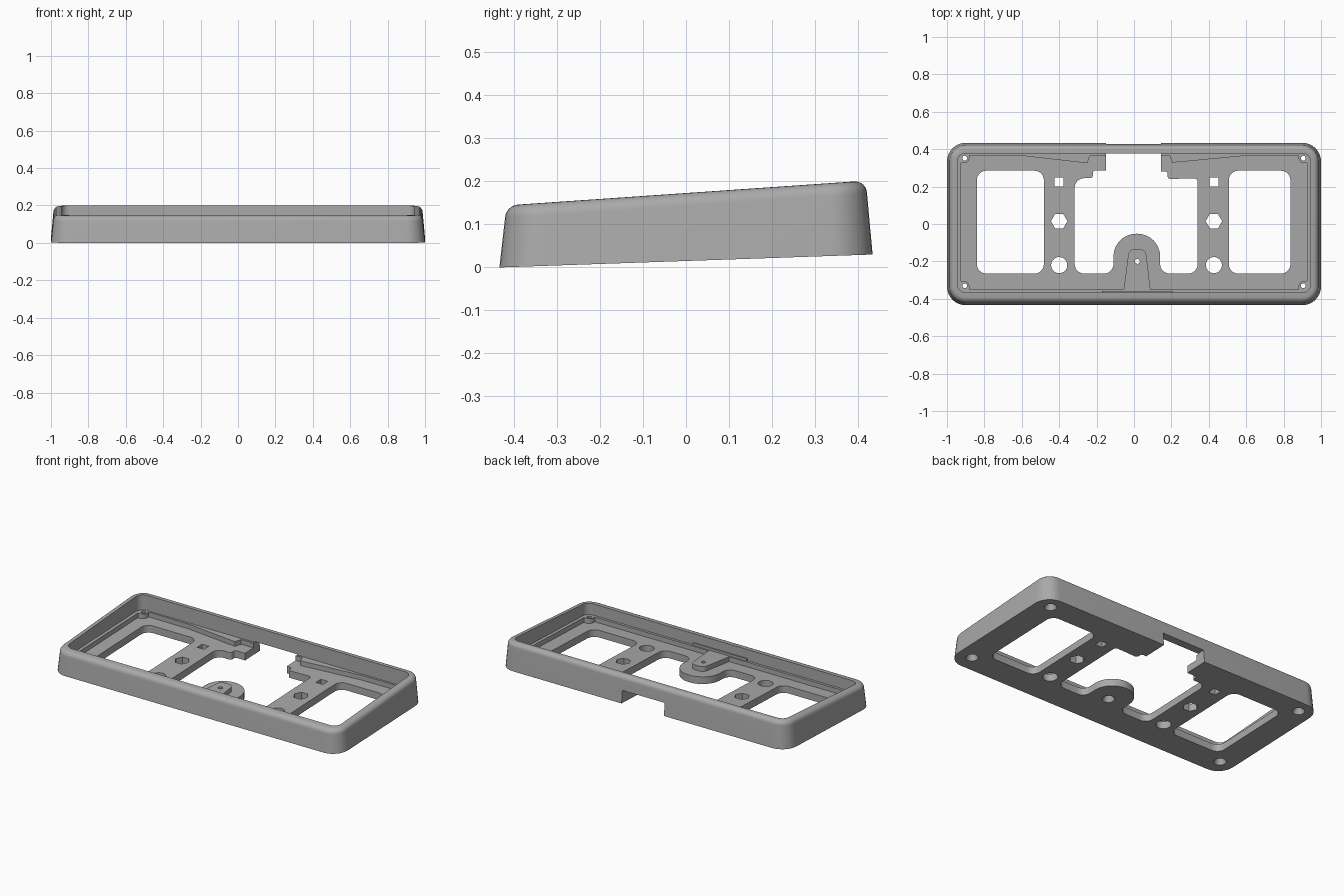
import bpy, bmesh, math
from mathutils import Vector

if "Cube" in bpy.data.objects:
    bpy.data.objects.remove(bpy.data.objects["Cube"], do_unlink=True)

grey = bpy.data.materials.new("plain grey")
grey.use_nodes = True
colour = (0.4, 0.4, 0.4, 1)
grey.diffuse_color = colour
grey.node_tree.nodes["Principled BSDF"].inputs["Base Color"].default_value = colour


def base_z(y):
    return 0.015 + 0.0346 * y


def top_z(y):
    return 0.173 + 0.0688 * y


def outline(corners, steps=8):
    """Round each (x, y, radius) corner of a polygon."""
    result = []
    for i, (x, y, r) in enumerate(corners):
        p = Vector((x, y))
        if r == 0:
            result.append(p)
            continue
        a = (Vector(corners[i - 1][:2]) - p).normalized()
        b = (Vector(corners[(i + 1) % len(corners)][:2]) - p).normalized()
        half = a.angle(b) / 2
        centre = p + (a + b).normalized() * (r / math.sin(half))
        start = p + a * (r / math.tan(half)) - centre
        end = p + b * (r / math.tan(half)) - centre
        sweep = math.pi - 2 * half
        for k in range(steps + 1):
            t = k / steps
            result.append(centre + (start * math.sin((1 - t) * sweep)
                                    + end * math.sin(t * sweep)) / math.sin(sweep))
    return result


def rectangle(x0, x1, y0, y1, r=0):
    return outline([(x0, y0, r), (x1, y0, r), (x1, y1, r), (x0, y1, r)])


def circle(x, y, r, n=32):
    return [Vector((x + r * math.cos(math.tau * k / n),
                    y + r * math.sin(math.tau * k / n))) for k in range(n)]


def loft(name, rings):
    """Skin matching rings of 3D points and cap both ends."""
    bm = bmesh.new()
    loops = [[bm.verts.new(p) for p in ring] for ring in rings]
    n = len(loops[0])
    for lower, upper in zip(loops, loops[1:]):
        for i in range(n):
            j = (i + 1) % n
            bm.faces.new((lower[i], lower[j], upper[j], upper[i]))
    bm.faces.new(loops[0][::-1])
    bm.faces.new(loops[-1])
    bmesh.ops.recalc_face_normals(bm, faces=bm.faces)
    mesh = bpy.data.meshes.new(name)
    bm.to_mesh(mesh)
    bm.free()
    mesh.materials.append(grey)
    obj = bpy.data.objects.new(name, mesh)
    bpy.context.collection.objects.link(obj)
    return obj


def prism(name, points, low, high, upper=None):
    """Prism parallel to the sloping base, with optional different top outline."""
    return loft(name, [[(p.x, p.y, base_z(p.y) + h) for p in pts]
                       for pts, h in ((points, low), (upper or points, high))])


# Drafted outer body with a rounded top edge
def body_ring(inset, drop=None):
    pts = rectangle(inset - 1, 1 - inset, inset - 0.434, 0.434 - inset, 0.1 - inset)
    return [(p.x, p.y, base_z(p.y) if drop is None else top_z(p.y) - drop) for p in pts]


rings = [body_ring(0)]
for k in range(7):
    a = k / 6 * math.pi / 2
    rings.append(body_ring(0.013 + 0.03 * (1 - math.cos(a)), 0.03 * (1 - math.sin(a))))
case = loft("case", rings)

FLOOR, LEDGE, BELOW = 0.045, 0.075, -0.05
cutters = [prism("cavity", rectangle(-0.945, 0.945, -0.367, 0.378, 0.045), LEDGE, 0.3)]

# Lowered floor, leaving corner bosses, the front tab and the rear ledge
recess = outline([
    (-0.88, -0.35, 0), (-0.055, -0.35, 0), (-0.027, -0.135, 0.035),
    (0.062, -0.135, 0.035), (0.088, -0.35, 0), (0.88, -0.35, 0),
    (0.88, -0.305, 0.03), (0.925, -0.305, 0), (0.925, 0.325, 0),
    (0.88, 0.325, 0.03), (0.88, 0.367, 0), (0.6, 0.365, 0),
    (0.205, 0.328, 0), (0.19, 0.367, 0), (-0.235, 0.367, 0),
    (-0.25, 0.325, 0), (-0.6, 0.365, 0), (-0.88, 0.367, 0),
    (-0.88, 0.325, 0.03), (-0.925, 0.325, 0), (-0.925, -0.305, 0),
    (-0.88, -0.305, 0.03)])
cutters.append(prism("recess", recess, FLOOR, LEDGE + 0.01))

# Central opening around the front lobe, running out through the rear wall
opening = outline([
    (-0.317, -0.265, 0.05), (-0.11, -0.265, 0.05), (-0.11, -0.052, 0.122),
    (0.14, -0.052, 0.122), (0.14, -0.265, 0.05), (0.34, -0.265, 0.05),
    (0.34, 0.245, 0.02), (0.18, 0.24, 0.015), (0.18, 0.28, 0.012),
    (0.145, 0.28, 0), (0.145, 0.5, 0), (-0.15, 0.5, 0),
    (-0.15, 0.285, 0), (-0.22, 0.285, 0.012), (-0.22, 0.245, 0.015),
    (-0.317, 0.245, 0.05)])
cutters.append(prism("opening", opening, BELOW, LEDGE + 0.005))

# Side windows
for x0, x1 in ((-0.84, -0.482), (0.507, 0.836)):
    cutters.append(prism("window", rectangle(x0, x1, -0.265, 0.285, 0.05), BELOW, 0.1))

# Square, hexagonal and round holes in each cross strip
for x in (-0.4, 0.427):
    for shape in (rectangle(x - 0.024, x + 0.024, 0.2, 0.248),
                  circle(x, 0.015, 0.044, 6), circle(x, -0.22, 0.043)):
        cutters.append(prism("strip_hole", shape, BELOW, 0.1))

# Screw holes with countersinks underneath
screws = [(sx * 0.905, y) for sx in (-1, 1) for y in (-0.33, 0.352)] + [(0.018, -0.2)]
for x, y in screws:
    cutters.append(prism("screw_hole", circle(x, y, 0.013), BELOW, 0.1))
    cutters.append(prism("countersink", circle(x, y, 0.04), -0.01, 0.04,
                         circle(x, y, 0.018)))

bpy.context.view_layer.objects.active = case
for cutter in cutters:
    cutter.hide_render = True
    mod = case.modifiers.new("cut", 'BOOLEAN')
    mod.operation = 'DIFFERENCE'
    mod.solver = 'EXACT'
    mod.object = cutter
    bpy.ops.object.modifier_apply(modifier=mod.name)
    bpy.data.objects.remove(cutter, do_unlink=True)

# Low rib on the ledge behind the front wall
rib = prism("front_rib", rectangle(-0.17, 0.205, -0.372, -0.358), LEDGE - 0.01, LEDGE + 0.015)

bpy.ops.object.select_all(action='DESELECT')
case.select_set(True)
bpy.ops.object.shade_smooth_by_angle(angle=math.radians(30))
